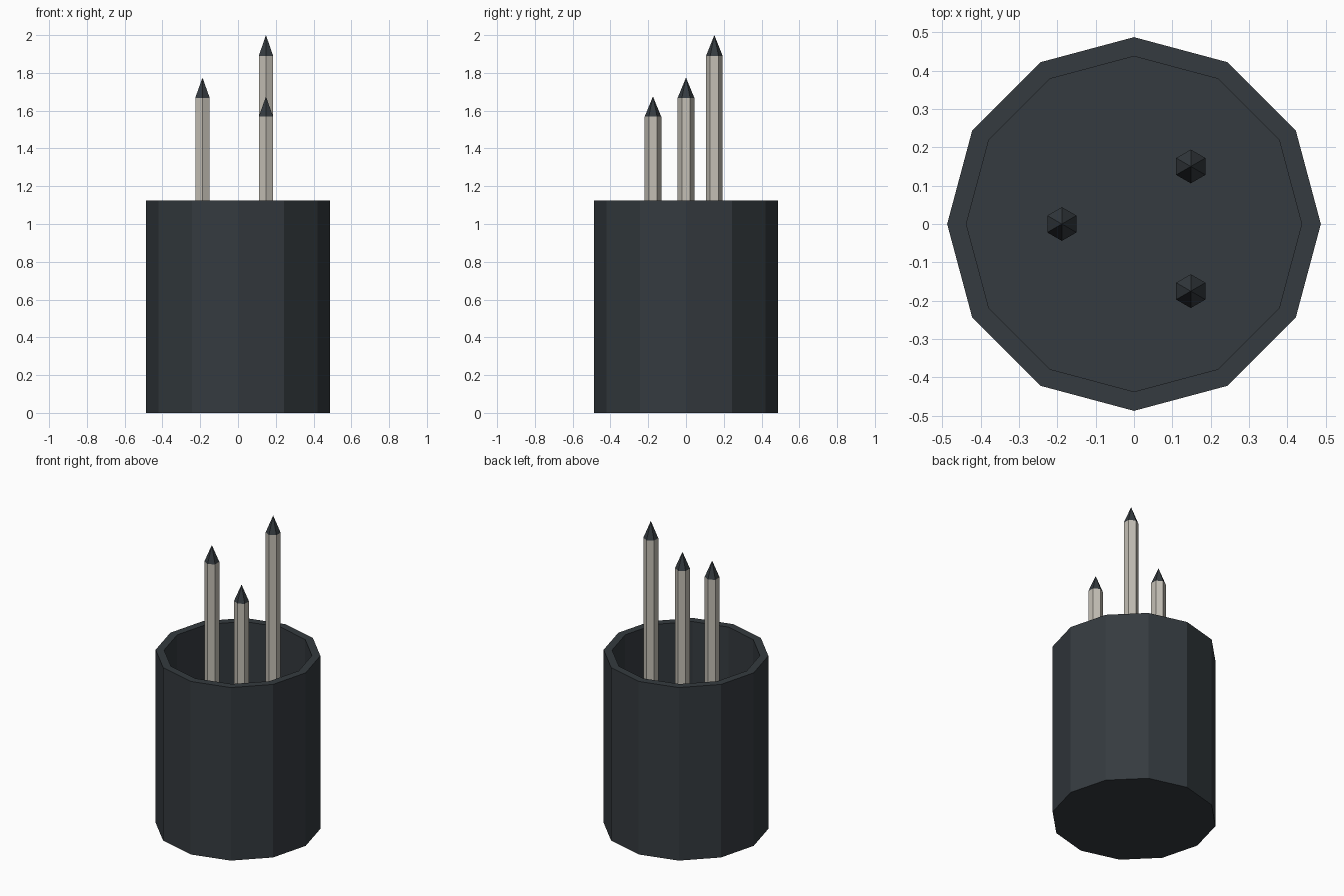
import bpy, bmesh
from math import cos, sin, pi

if "Cube" in bpy.data.objects:
    bpy.data.objects.remove(bpy.data.objects["Cube"])


def material(name, rgb):
    m = bpy.data.materials.new(name)
    m.diffuse_color = (*rgb, 1)
    m.use_nodes = True
    m.node_tree.nodes["Principled BSDF"].inputs["Base Color"].default_value = m.diffuse_color
    return m


dark = material("charcoal", (0.035, 0.043, 0.05))
wood = material("pale_wood", (0.55, 0.52, 0.46))


def lathe(name, profile, sides, mat, loc=(0, 0, 0), phase=0.0):
    """Closed faceted solid from (radius, z) rings, capped at both ends; radius 0 is a point."""
    bm = bmesh.new()
    rings = []
    for r, z in profile:
        n = sides if r > 0 else 1
        rings.append([bm.verts.new((r * cos(phase + 2 * pi * i / sides),
                                    r * sin(phase + 2 * pi * i / sides), z))
                      for i in range(n)])
    for a, b in zip(rings, rings[1:]):
        for i in range(sides):
            j = (i + 1) % sides
            if len(b) == 1:
                bm.faces.new((a[i], a[j], b[0]))
            else:
                bm.faces.new((a[i], a[j], b[j], b[i]))
    for ring in (rings[0], rings[-1]):
        if len(ring) > 1:
            bm.faces.new(ring)
    bmesh.ops.recalc_face_normals(bm, faces=bm.faces)
    me = bpy.data.meshes.new(name)
    bm.to_mesh(me)
    bm.free()
    me.materials.append(mat)
    ob = bpy.data.objects.new(name, me)
    ob.location = loc
    bpy.context.collection.objects.link(ob)
    return ob


FLOOR = 0.05

# Twelve-sided hollow cup
lathe("cup", [(0.487, 0), (0.487, 1.125), (0.437, 1.125), (0.437, FLOOR)], 12, dark)

# Hexagonal pencils: x, y, shoulder height, tip height
pencils = [(0.148, 0.15, 1.89, 2.0),
           (-0.188, 0.0, 1.668, 1.775),
           (0.148, -0.175, 1.568, 1.675)]
for k, (x, y, shoulder, tip) in enumerate(pencils, 1):
    lathe(f"pencil_shaft_{k}", [(0.044, FLOOR), (0.044, shoulder)], 6, wood, (x, y, 0), pi / 2)
    lathe(f"pencil_tip_{k}", [(0.044, shoulder), (0, tip)], 6, dark, (x, y, 0), pi / 2)
